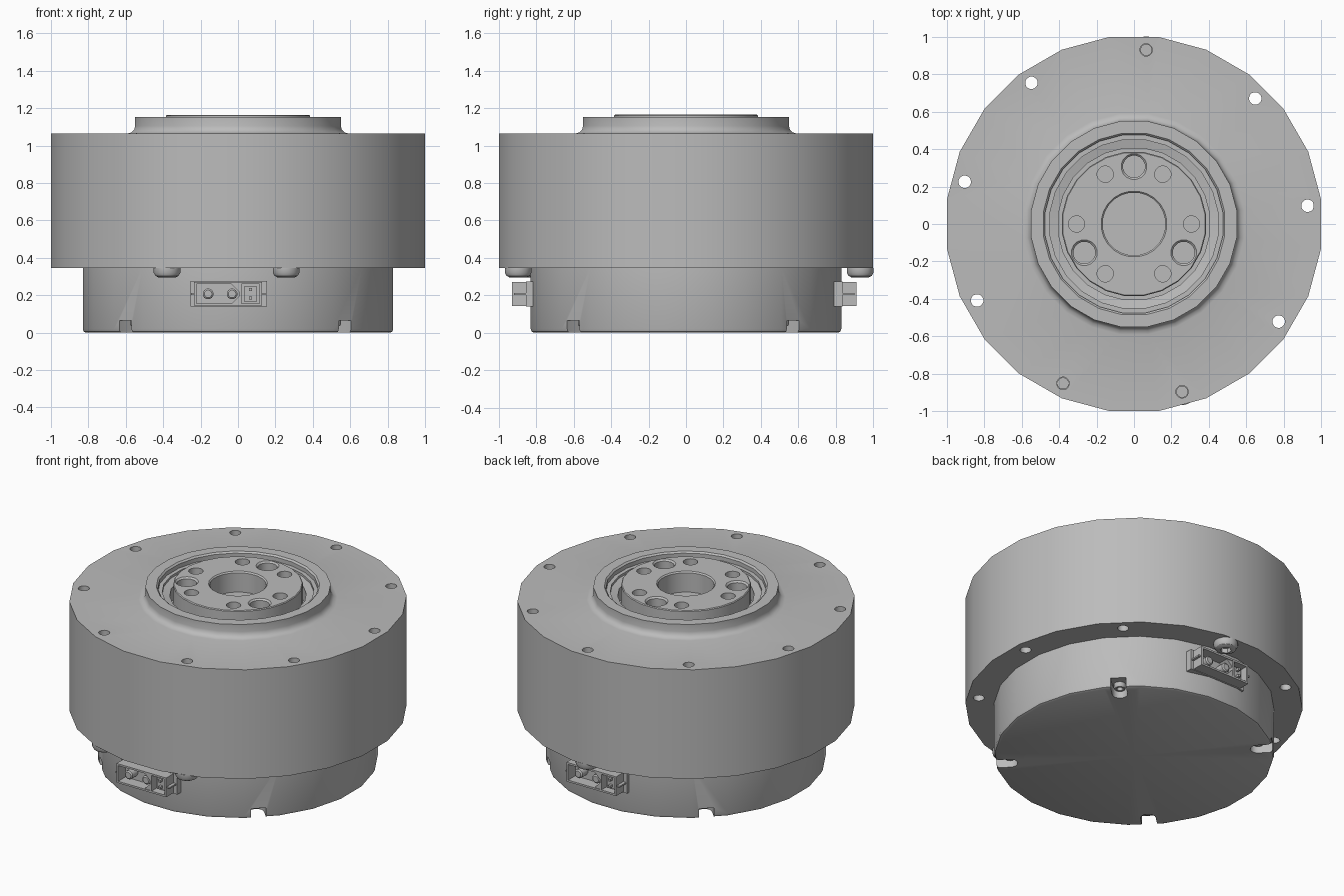
import bpy, bmesh
from math import sin, cos, pi, radians
from mathutils import Matrix, Vector

if "Cube" in bpy.data.objects:
    bpy.data.objects.remove(bpy.data.objects["Cube"], do_unlink=True)

metal = bpy.data.materials.new("machined_grey")
metal.use_nodes = True
GREY = (0.5, 0.5, 0.5, 1)
metal.diffuse_color = GREY
metal.node_tree.nodes["Principled BSDF"].inputs["Base Color"].default_value = GREY


def lathe(bm, profile, at=(0, 0, 0), sides=24, turn=None):
    """Revolve an (r, z) profile that starts and ends on the axis."""
    part = bmesh.new()
    half = pi / sides
    pts = [part.verts.new((r / cos(half), 0, z)) for r, z in profile]
    edges = [part.edges.new(p) for p in zip(pts, pts[1:])]
    bmesh.ops.spin(part, geom=pts + edges, cent=(0, 0, 0), axis=(0, 0, 1),
                   angle=2 * pi, steps=sides)
    bmesh.ops.remove_doubles(part, verts=part.verts, dist=1e-5)
    m = Matrix.Translation(at) @ (turn or Matrix()) @ Matrix.Rotation(half, 4, "Z")
    merge(bm, part, m)


def prism(bm, outline, z0, z1, m=Matrix()):
    """Extrude a flat outline from z0 to z1."""
    part = bmesh.new()
    face = part.faces.new([part.verts.new((x, y, z0)) for x, y in outline])
    ext = bmesh.ops.extrude_face_region(part, geom=[face])["geom"]
    for v in ext:
        if isinstance(v, bmesh.types.BMVert):
            v.co.z = z1
    merge(bm, part, m)


def box(bm, lo, hi, m=Matrix()):
    outline = [(lo[0], lo[1]), (hi[0], lo[1]), (hi[0], hi[1]), (lo[0], hi[1])]
    prism(bm, outline, lo[2], hi[2], m)


def merge(bm, part, m):
    bmesh.ops.transform(part, matrix=m, verts=part.verts)
    bmesh.ops.recalc_face_normals(part, faces=part.faces)
    tmp = bpy.data.meshes.new("tmp")
    part.to_mesh(tmp)
    part.free()
    bm.from_mesh(tmp)
    bpy.data.meshes.remove(tmp)


def finish(name, bm, cutter_bm=None):
    """Turn a bmesh into an object, cut it, and shade it smooth by angle."""
    def make(n, b):
        me = bpy.data.meshes.new(n)
        b.to_mesh(me)
        b.free()
        me.materials.append(metal)
        ob = bpy.data.objects.new(n, me)
        bpy.context.scene.collection.objects.link(ob)
        return ob
    ob = make(name, bm)
    bpy.ops.object.select_all(action="DESELECT")
    ob.select_set(True)
    bpy.context.view_layer.objects.active = ob
    if cutter_bm:
        cutter = make(name + "_cutter", cutter_bm)
        cutter.hide_render = True
        mod = ob.modifiers.new("holes", "BOOLEAN")
        mod.operation, mod.solver, mod.object = "DIFFERENCE", "EXACT", cutter
        bpy.ops.object.modifier_apply(modifier=mod.name)
        bpy.data.objects.remove(cutter, do_unlink=True)
    bpy.ops.object.shade_smooth_by_angle(angle=radians(32))
    return ob


def polar(r, deg, z=0):
    return Vector((r * cos(radians(deg)), r * sin(radians(deg)), z))


def rod(r, z0, z1):
    return [(0, z0), (r, z0), (r, z1), (0, z1)]


# Main housing with raised collar, seal groove and bolt circle
BOLT_R = 0.933
housing, holes = bmesh.new(), bmesh.new()
fillet = [(0.59 - 0.04 * sin(a), 1.105 - 0.04 * cos(a))
          for a in (0, pi / 6, pi / 3, pi / 2)]
lathe(housing, [(0, 0.345), (1, 0.345), (1, 1.065)] + fillet +
      [(0.55, 1.152), (0.485, 1.152), (0.475, 1.142), (0.475, 1.115),
       (0.45, 1.115), (0.45, 1.1), (0.405, 1.09), (0.405, 1.0), (0, 1.0)])
for i in range(9):
    lathe(holes, rod(0.033, 0.2, 1.2), polar(BOLT_R, 6 + 40 * i), 16)
finish("main_housing", housing, holes)

# Output hub with centre bore, six bolt holes and three dowel holes
hub, holes = bmesh.new(), bmesh.new()
lathe(hub, [(0, 0.99), (0.385, 0.99), (0.385, 1.16), (0.38, 1.165),
            (0.175, 1.165), (0.167, 1.157), (0.167, 1.03), (0, 1.03)])
for i in range(6):
    lathe(holes, rod(0.043, 1.06, 1.3), polar(0.307, 60 * i), 16)
for i in range(3):
    lathe(holes, [(0, 1.06), (0.058, 1.06), (0.058, 1.155), (0.068, 1.165),
                  (0.068, 1.3), (0, 1.3)], polar(0.307, 90 + 120 * i), 16)
finish("output_hub", hub, holes)

# Rear cover with four open-ended screw slots
cover, slots, cover_screws = bmesh.new(), bmesh.new(), bmesh.new()
lathe(cover, [(0, 0), (0.812, 0), (0.825, 0.006), (0.83, 0.02), (0.83, 0.35), (0, 0.35)])
arc = [(0.745 + 0.046 * cos(a), 0.046 * sin(a))
       for a in [pi / 2 + pi * k / 8 for k in range(9)]]
for i in range(4):
    deg = 43.5 + 90 * i
    m = Matrix.Rotation(radians(deg), 4, "Z")
    prism(slots, arc + [(0.95, -0.046), (0.95, 0.046)], -0.05, 0.065, m)
    lathe(cover_screws, [(0, 0.055), (0.018, 0.055), (0.018, 0.035), (0.03, 0.035),
                         (0.036, 0.045), (0.036, 0.08), (0, 0.08)],
          polar(0.747, deg), 12)
finish("rear_cover", cover, slots)
finish("cover_screws", cover_screws)

# Three flange screws with hex sockets
screws, sockets = bmesh.new(), bmesh.new()
for deg in (86, 246, 286):
    at = polar(BOLT_R, deg)
    lathe(screws, [(0, 0.295), (0.045, 0.295), (0.062, 0.304), (0.071, 0.32),
                   (0.071, 0.346), (0.031, 0.346), (0.031, 0.7), (0, 0.7)], at, 16)
    lathe(sockets, rod(0.03, 0.25, 0.325), at, 6)
finish("flange_screws", screws, sockets)


# Power and signal connectors, one on each side
def connector(name, spin, front):
    turn = Matrix.Rotation(spin, 4, "Z")
    back, lo, hi = front + 0.075, 0.14, 0.275
    t = 0.012
    shell, pins = bmesh.new(), bmesh.new()
    box(shell, (-0.255, back, lo), (0.155, -0.7, hi), turn)
    for z in (lo + 0.004, hi - 0.004 - t):
        box(shell, (-0.235, front, z), (0.127, back + 0.01, z + t), turn)
    for x in (-0.235, 0.008, 0.115):
        box(shell, (x, front, lo + 0.004), (x + t, back + 0.01, hi - 0.004), turn)
    # keyed corners of the power socket
    stand = turn @ Matrix.Rotation(pi / 2, 4, "X")
    for z, s in ((lo + 0.015, 1), (hi - 0.015, -1)):
        prism(shell, [(-0.035, z), (0.01, z), (0.01, z + 0.045 * s)],
              -back, -front - 0.005, stand)
    # side tabs
    for x in (-0.25, 0.125):
        box(shell, (x, front + 0.01, 0.201), (x + 0.022, back + 0.01, 0.211), turn)
    # signal insert
    box(shell, (0.035, front + 0.035, 0.165), (0.1, back + 0.01, 0.25), turn)
    for z in (0.185, 0.23):
        box(pins, (0.06, front + 0.01, z - 0.008), (0.076, back, z + 0.008), turn)
    # power pins
    tip = turn.to_3x3().to_4x4() @ Matrix.Rotation(pi / 2, 4, "X")
    for x in (-0.16, -0.032):
        lathe(pins, [(0, 0), (0.028, 0), (0.028, 0.065), (0.02, 0.072), (0, 0.072)],
              turn @ Vector((x, back + 0.01, 0.207)), 12, tip)
    finish(name + "_shell", shell)
    finish(name + "_pins", pins)


connector("front_connector", 0, -0.93)
connector("back_connector", pi, -0.91)
